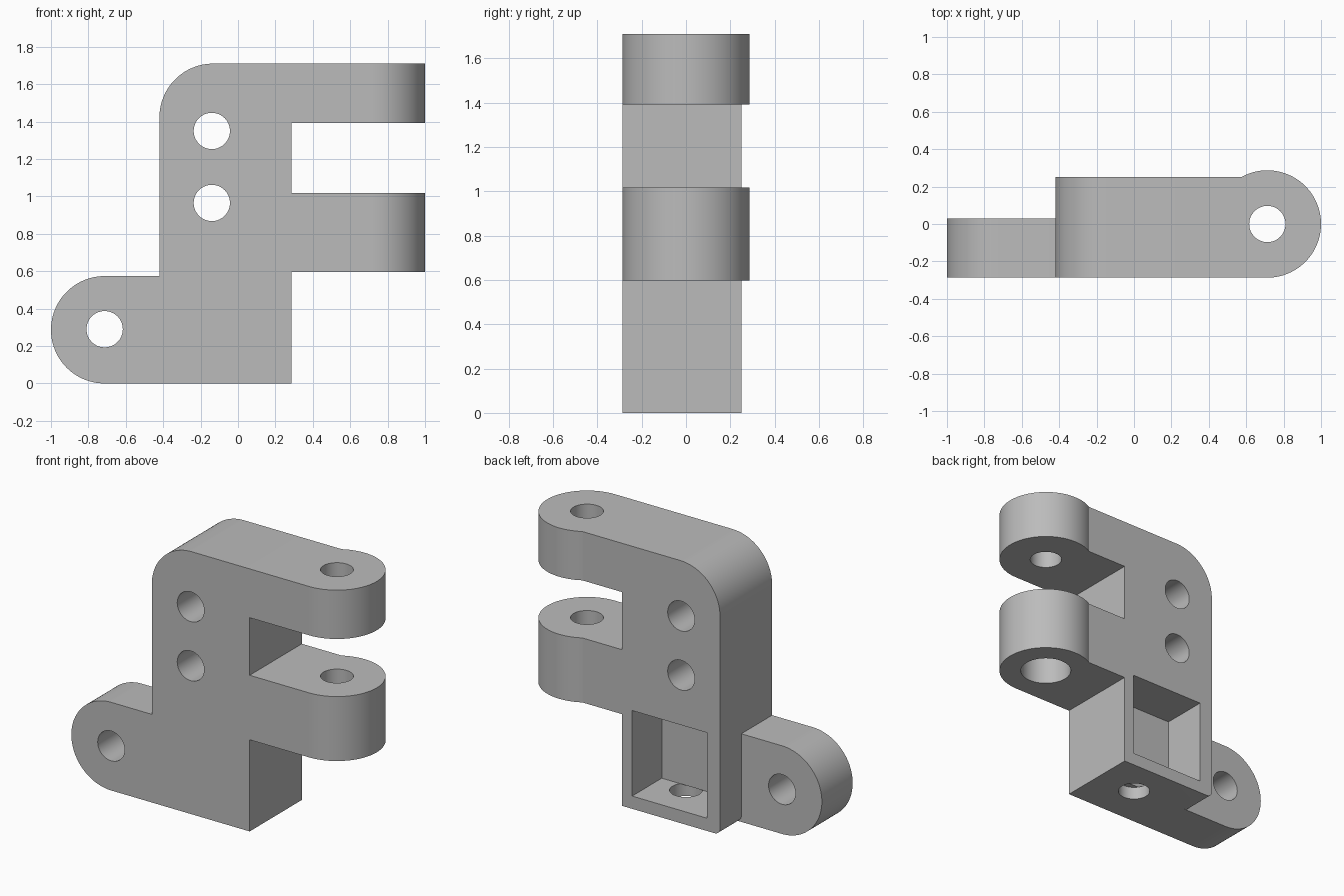
import bpy, bmesh
from math import sin, cos, radians
from mathutils import Vector

cube = bpy.data.objects.get("Cube")
if cube:
    bpy.data.objects.remove(cube, do_unlink=True)

R = 0.287                    # outer radius of the rounded ends
HOLE = 0.097
FRONT, BACK = -R, 0.25
PIVOT_X = 1 - R

grey = bpy.data.materials.new("matte grey")
grey.use_nodes = True
grey.diffuse_color = (0.5, 0.5, 0.5, 1)
grey.node_tree.nodes["Principled BSDF"].inputs["Base Color"].default_value = (0.5, 0.5, 0.5, 1)


def arc(cx, cy, r, start, end, steps=32):
    angles = [radians(start + (end - start) * i / steps) for i in range(steps + 1)]
    return [(cx + r * cos(a), cy + r * sin(a)) for a in angles]


def circle(cx, cy, r):
    return arc(cx, cy, r, 0, 360, 64)[:-1]


def prism(name, outline, axis, low, high):
    """Extrude a 2D outline along y (outline in x, z) or z (outline in x, y)."""
    place = (lambda u, v, d: (u, d, v)) if axis == "y" else (lambda u, v, d: (u, v, d))
    bm = bmesh.new()
    face = bm.faces.new([bm.verts.new(place(u, v, low)) for u, v in outline])
    extruded = bmesh.ops.extrude_face_region(bm, geom=[face])["geom"]
    shift = Vector(place(0, 0, high - low))
    bmesh.ops.translate(bm, vec=shift, verts=[g for g in extruded if isinstance(g, bmesh.types.BMVert)])
    bmesh.ops.recalc_face_normals(bm, faces=bm.faces)
    mesh = bpy.data.meshes.new(name)
    bm.to_mesh(mesh)
    bm.free()
    mesh.materials.append(grey)
    obj = bpy.data.objects.new(name, mesh)
    bpy.context.collection.objects.link(obj)
    return obj


def combine(target, other, operation):
    bpy.context.view_layer.objects.active = target
    mod = target.modifiers.new(operation.lower(), "BOOLEAN")
    mod.operation, mod.solver, mod.object = operation, "EXACT", other
    bpy.ops.object.modifier_apply(modifier=mod.name)
    bpy.data.objects.remove(other, do_unlink=True)


# Upright block with a large rounded top corner and a small rounded foot
outline = [(0.285, 0), (0.285, 1.71)]
outline += arc(-0.42 + R, 1.71 - R, R, 90, 180)
outline += arc(-0.42 + 0.04, 0.04, 0.04, 180, 270, 8)
bracket = prism("hinge_bracket", outline, "y", FRONT, BACK)

# Two fork arms with round ends that bulge past the back face
arm = [(0.1, BACK), (0.1, FRONT)] + arc(PIVOT_X, 0, R, -90, 119.4, 48)
for low, high in ((0.597, 1.017), (1.392, 1.71)):
    combine(bracket, prism("fork_arm", arm, "z", low, high), "UNION")

# Thinner side lug at the foot
lug = [(-0.2, 0), (-0.2, 2 * R)] + arc(-1 + R, R, R, 90, 270, 48)
combine(bracket, prism("side_lug", lug, "y", FRONT, 0.03), "UNION")

# Pocket in the back
pocket = [(-0.325, 0.083), (0.213, 0.083), (0.213, 0.64), (-0.325, 0.64)]
combine(bracket, prism("pocket_cutter", pocket, "y", -0.055, 0.5), "DIFFERENCE")

# Bolt holes running front to back
for x, z in ((-0.14, 1.35), (-0.14, 0.965), (-1 + R, 0.29)):
    combine(bracket, prism("bolt_cutter", circle(x, z, HOLE), "y", -0.5, 0.5), "DIFFERENCE")

# Pivot hole, its wider recess from below, and the hole in the pocket floor
for x, r, low, high in ((PIVOT_X, HOLE, 0.5, 1.9), (PIVOT_X, 0.155, 0.5, 0.81), (0.0, HOLE, -0.1, 0.083)):
    combine(bracket, prism("pin_cutter", circle(x, 0, r), "z", low, high), "DIFFERENCE")

# Smooth curved walls with crisp edges
bpy.ops.object.select_all(action="DESELECT")
bracket.select_set(True)
bpy.context.view_layer.objects.active = bracket
bpy.ops.object.shade_smooth_by_angle(angle=radians(25))
